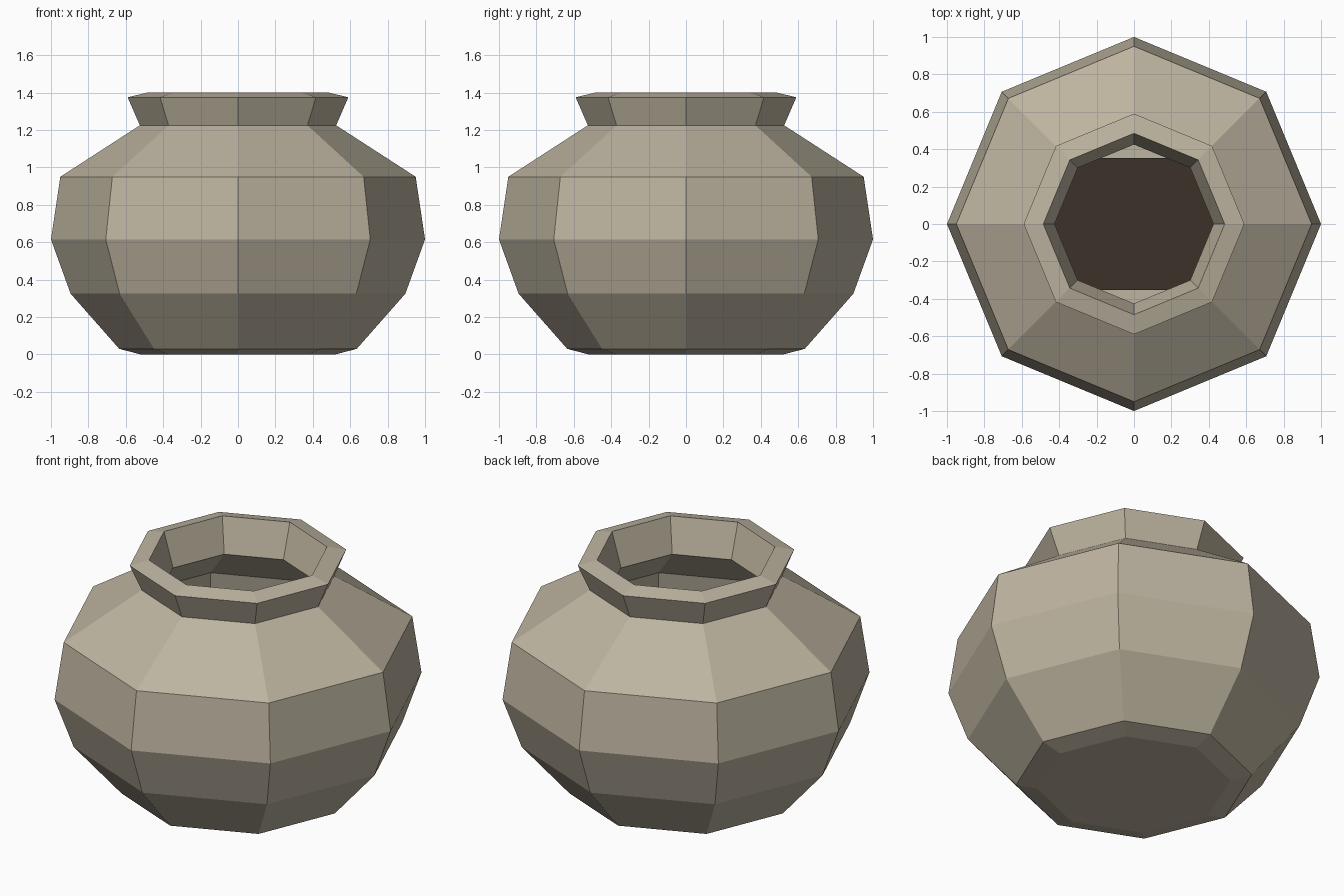
import bpy, bmesh, math

if "Cube" in bpy.data.objects:
    bpy.data.objects.remove(bpy.data.objects["Cube"])

def material(name, rgb):
    m = bpy.data.materials.new(name)
    m.diffuse_color = (*rgb, 1)
    m.use_nodes = True
    m.node_tree.nodes["Principled BSDF"].inputs["Base Color"].default_value = m.diffuse_color
    return m

clay = material("pale clay", (0.51, 0.455, 0.35))
soil = material("dark brown", (0.045, 0.032, 0.021))

def lathe(name, profile, mat, sides=8, squash=None):
    """Revolve a (radius, height) profile and cap both ends."""
    bm = bmesh.new()
    rings = []
    for r, z in profile:
        ring = []
        for i in range(sides):
            a = 2 * math.pi * i / sides
            x, y = r * math.cos(a), r * math.sin(a)
            if squash:
                y = max(-squash, min(squash, y))
            ring.append(bm.verts.new((x, y, z)))
        rings.append(ring)
    for a, b in zip(rings, rings[1:]):
        for i in range(sides):
            j = (i + 1) % sides
            bm.faces.new((a[i], a[j], b[j], b[i]))
    bm.faces.new(rings[0][::-1])
    bm.faces.new(rings[-1])
    me = bpy.data.meshes.new(name)
    bm.to_mesh(me)
    bm.free()
    me.materials.append(mat)
    ob = bpy.data.objects.new(name, me)
    bpy.context.collection.objects.link(ob)
    return ob

# Pot: outside wall from the base up, over the rim, then down the inside
outer = [(0.52, 0), (0.635, 0.03), (0.895, 0.325), (1.0, 0.615),
         (0.95, 0.95), (0.525, 1.225), (0.59, 1.375), (0.485, 1.4)]
inner = [(0.425, 1.2), (0.84, 0.9), (0.89, 0.62), (0.80, 0.37), (0.56, 0.11)]
lathe("pot", outer + inner, clay)

# Dark residue on the inside floor
lathe("floor_residue", [(0.50, 0.105), (0.48, 0.125)], soil, sides=16, squash=0.352)
